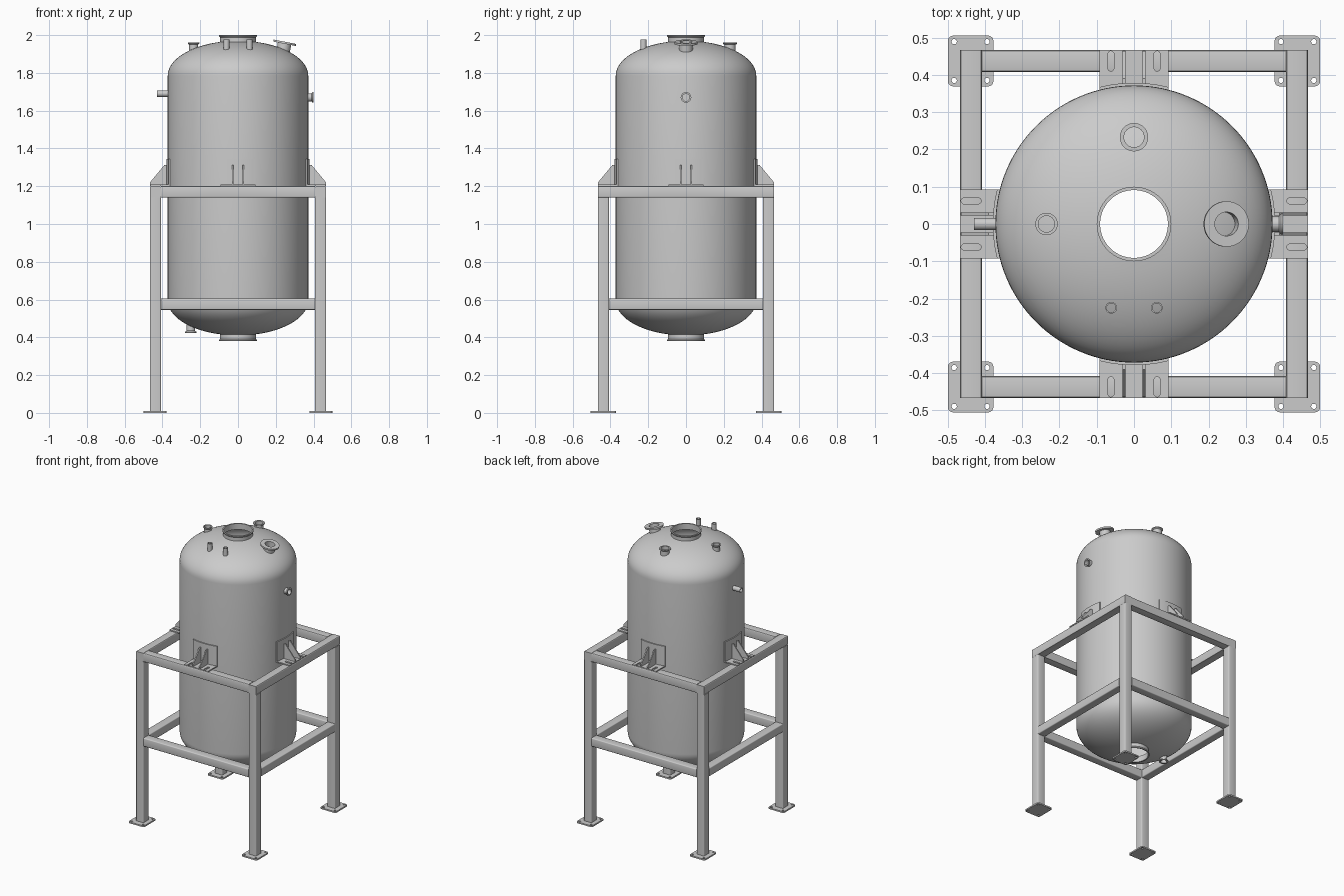
import bpy, bmesh
from math import sin, cos, pi, acos, asin, radians
from mathutils import Matrix, Vector

if "Cube" in bpy.data.objects:
    bpy.data.objects.remove(bpy.data.objects["Cube"])


def finish(obj, smooth=True):
    bpy.context.collection.objects.link(obj)
    bpy.ops.object.select_all(action='DESELECT')
    bpy.context.view_layer.objects.active = obj
    obj.select_set(True)
    if obj.type == 'CURVE':
        bpy.ops.object.convert(target='MESH')
    if smooth:
        bpy.ops.object.shade_smooth_by_angle(angle=radians(30))
    return bpy.context.view_layer.objects.active


def lathe(name, profile, matrix=Matrix(), seg=48):
    """Revolve a closed (r, z) profile about local z."""
    bm = bmesh.new()
    rings = [[bm.verts.new((r * cos(2 * pi * i / seg), r * sin(2 * pi * i / seg), z))
              for i in range(seg)] for r, z in profile]
    for a, b in zip(rings, rings[1:] + rings[:1]):
        for i in range(seg):
            j = (i + 1) % seg
            bm.faces.new((a[i], a[j], b[j], b[i]))
    bmesh.ops.recalc_face_normals(bm, faces=bm.faces)
    me = bpy.data.meshes.new(name)
    bm.to_mesh(me)
    bm.free()
    obj = bpy.data.objects.new(name, me)
    obj.matrix_world = matrix
    return finish(obj)


def plate(name, loops, thickness, matrix):
    """Flat plate from an outline plus hole loops, thickness centred on local z."""
    cu = bpy.data.curves.new(name, 'CURVE')
    cu.dimensions = '2D'
    cu.fill_mode = 'BOTH'
    cu.extrude = thickness / 2
    for pts in loops:
        sp = cu.splines.new('POLY')
        sp.points.add(len(pts) - 1)
        for p, (x, y) in zip(sp.points, pts):
            p.co = (x, y, 0, 1)
        sp.use_cyclic_u = True
    obj = bpy.data.objects.new(name, cu)
    obj.matrix_world = matrix
    return finish(obj)


def round_rect(cx, cy, hx, hy, r, n=6):
    pts = []
    for k, (sx, sy) in enumerate(((1, 1), (-1, 1), (-1, -1), (1, -1))):
        for i in range(n + 1):
            a = (k + i / n) * pi / 2
            pts.append((cx + sx * (hx - r) + r * cos(a), cy + sy * (hy - r) + r * sin(a)))
    return pts


def circle(cx, cy, r, n=20):
    return [(cx + r * cos(2 * pi * i / n), cy + r * sin(2 * pi * i / n)) for i in range(n)]


def arc(r, a0, a1, n=12):
    return [(r * cos(a0 + (a1 - a0) * i / n), r * sin(a0 + (a1 - a0) * i / n)) for i in range(n + 1)]


def bar(name, lo, hi):
    """Square tube member with rounded long edges."""
    bm = bmesh.new()
    bmesh.ops.create_cube(bm, size=1)
    lo, hi = Vector(lo), Vector(hi)
    size = hi - lo
    bmesh.ops.scale(bm, vec=size, verts=bm.verts)
    bmesh.ops.translate(bm, vec=(lo + hi) / 2, verts=bm.verts)
    longest = max(size)
    edges = [e for e in bm.edges if abs(e.calc_length() - longest) < 1e-4]
    bmesh.ops.bevel(bm, geom=edges, offset=0.006, segments=3, profile=0.5, affect='EDGES')
    me = bpy.data.meshes.new(name)
    bm.to_mesh(me)
    bm.free()
    return finish(bpy.data.objects.new(name, me))


def nozzle(name, pos, r, flange, length, lip, bore, tilt=0, taper=0.006):
    """Open pipe with a flange at its outer end; tilt is about y."""
    top = [(r, length - lip - taper), (flange, length - lip), (flange, length)]
    if flange == r:
        top = [(r, length)]
    m = Matrix.Translation(pos) @ Matrix.Rotation(radians(tilt), 4, 'Y')
    lathe(name, [(r, 0)] + top + [(bore, length), (bore, 0)], m)


# Hollow vessel: straight wall, elliptical heads, necks with lips
Z0, Z1 = 0.595, 1.785


def half_wall(R, h, neck, top):
    a = acos(neck / R)
    head = [(R * cos(a * i / 16), h * sin(a * i / 16)) for i in range(17)]
    lo = [(r, Z0 - z) for r, z in reversed(head)]
    hi = [(r, Z1 + z) for r, z in head]
    if top:
        lip_lo = [(0.1, 0.38), (0.1, 0.386), (neck, 0.392)]
        lip_hi = [(neck, 1.988), (0.1, 1.994), (0.1, 2.0)]
        return lip_lo + lo + hi + lip_hi
    return [(neck, 0.38)] + lo + hi + [(neck, 2.0)]


outer = half_wall(0.372, 0.185, 0.095, True)
inner = half_wall(0.366, 0.179, 0.091, False)
lathe("vessel_shell", outer + inner[::-1], seg=128)

# Nozzles on the top head
nozzle("top_back_nozzle", (0, 0.233, 1.90), 0.030, 0.038, 0.06, 0.005, 0.027)
nozzle("top_left_nozzle", (-0.235, 0, 1.90), 0.024, 0.030, 0.06, 0.005, 0.022)
nozzle("top_right_flange", (0.236, 0, 1.90), 0.036, 0.061, 0.066, 0.011, 0.032, 11, 0)
for s in (-1, 1):
    nozzle("top_front_stub", (0.061 * s, -0.225, 1.90), 0.0155, 0.0155, 0.076, 0, 0.012)

# Nozzles on the side wall and bottom head
nozzle("left_side_pipe", (-0.362, 0, 1.69), 0.0165, 0.0165, 0.068, 0, 0.013, -90)
nozzle("right_side_nozzle", (0.362, 0, 1.67), 0.021, 0.028, 0.038, 0.005, 0.019, 90)
nozzle("bottom_left_nozzle", (-0.25, 0, 0.48), 0.023, 0.030, 0.056, 0.005, 0.020, 180)

# Frame: legs, upper rails, lower rails
A, B = 0.408, 0.467
for sx in (-1, 1):
    for sy in (-1, 1):
        xs, ys = sorted((sx * A, sx * B)), sorted((sy * A, sy * B))
        bar("leg", (xs[0], ys[0], 0.01), (xs[1], ys[1], 1.14))
        cx, cy = 0.4385 * sx, 0.4375 * sy
        holes = [circle(i * 0.044, j * 0.052, 0.007) for i in (-1, 1) for j in (-1, 1)]
        plate("foot_plate", [round_rect(0, 0, 0.061, 0.068, 0.014)] + holes, 0.01,
              Matrix.Translation((cx, cy, 0.005)))
for s in (-1, 1):
    lo, hi = sorted((s * A, s * B))
    bar("upper_side_rail", (lo, -B, 1.14), (hi, B, 1.2))
    bar("upper_cross_rail", (-A, lo, 1.14), (A, hi, 1.2))
    bar("lower_side_rail", (lo, -A, 0.546), (hi, A, 0.605))
    bar("lower_cross_rail", (-A, lo, 0.546), (A, hi, 0.605))

# Four support brackets: curved pad, slotted base, two gussets
W = 0.093
pa, pb = asin(W / 0.371), asin(W / 0.379)
base = [(B, -W), (B, W)] + arc(0.378, pb, -pb)
slots = [round_rect(0.437, s * 0.062, 0.027, 0.008, 0.0079) for s in (-1, 1)]
gusset = [(0.375, 1.205), (0.465, 1.205), (0.465, 1.222), (0.390, 1.312), (0.375, 1.312)]
upright = Matrix.Rotation(pi / 2, 4, 'X')
for k in range(4):
    turn = Matrix.Rotation(k * pi / 2, 4, 'Z')
    plate("bracket_pad", [arc(0.371, -pa, pa) + arc(0.379, pb, -pb)], 0.145,
          turn @ Matrix.Translation((0, 0, 1.2725)))
    plate("bracket_base", [base] + slots, 0.008, turn @ Matrix.Translation((0, 0, 1.204)))
    for s in (-1, 1):
        plate("bracket_gusset", [gusset], 0.008,
              turn @ Matrix.Translation((0, s * 0.027, 0)) @ upright)
